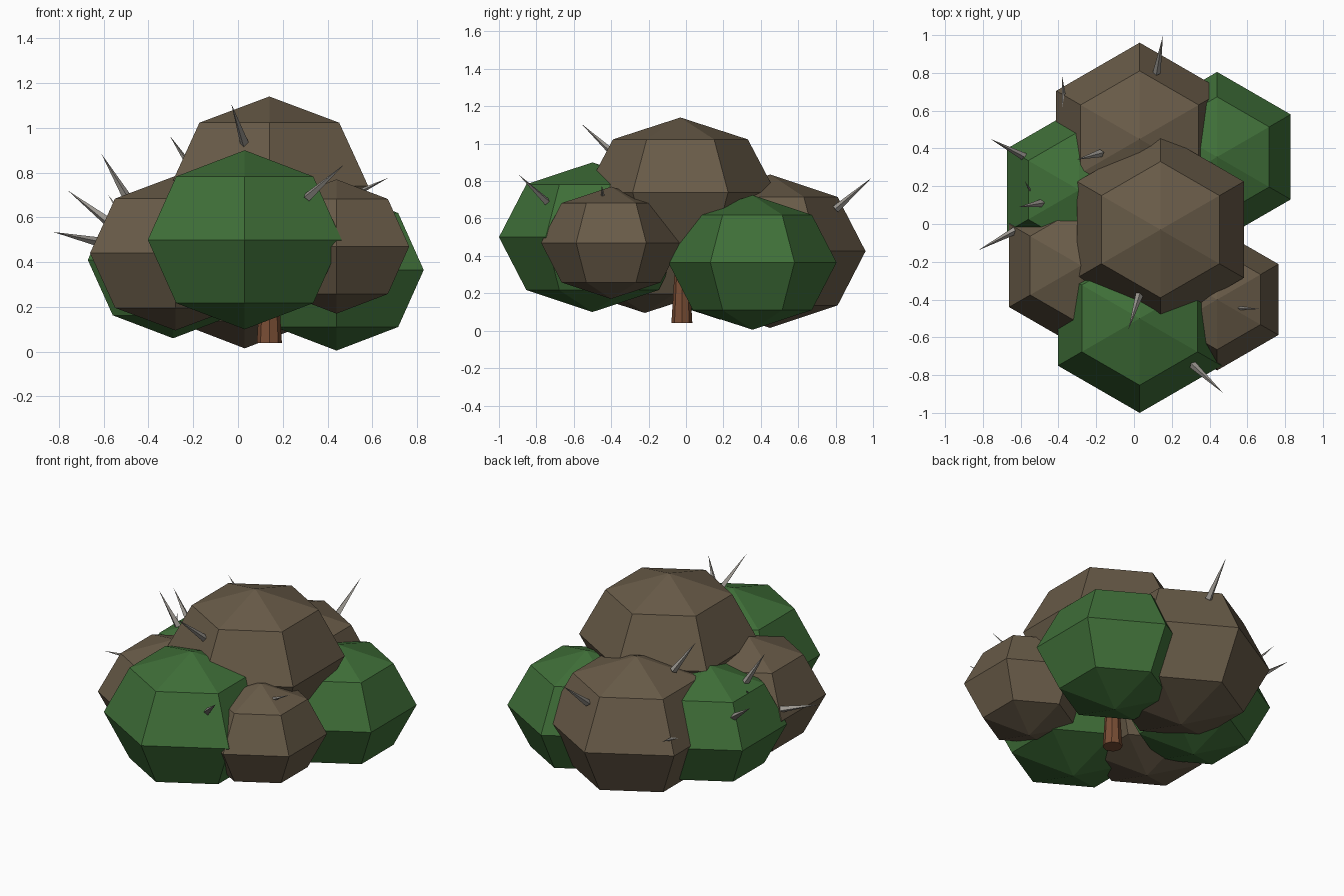
import bpy, bmesh, math
from mathutils import Vector, Matrix

if "Cube" in bpy.data.objects:
    bpy.data.objects.remove(bpy.data.objects["Cube"])


def material(name, rgb):
    m = bpy.data.materials.new(name)
    m.diffuse_color = (*rgb, 1)
    m.use_nodes = True
    m.node_tree.nodes["Principled BSDF"].inputs["Base Color"].default_value = m.diffuse_color
    return m


green = material("leaf_green", (0.05, 0.16, 0.04))
brown = material("leaf_brown", (0.14, 0.105, 0.065))
bark = material("bark", (0.19, 0.075, 0.035))
grey = material("thorn_grey", (0.33, 0.31, 0.28))


def finish(name, bm, mat):
    bmesh.ops.recalc_face_normals(bm, faces=bm.faces)
    me = bpy.data.meshes.new(name)
    bm.to_mesh(me)
    bm.free()
    me.materials.append(mat)
    ob = bpy.data.objects.new(name, me)
    bpy.context.collection.objects.link(ob)
    return ob


# Leaf clump: half-circle profile of four segments spun in six steps
def clump(name, centre, r, rz, mat):
    bm = bmesh.new()
    arc = [bm.verts.new((0, r * math.sin(i * math.pi / 4), rz * math.cos(i * math.pi / 4)))
           for i in range(5)]
    edges = [bm.edges.new(pair) for pair in zip(arc, arc[1:])]
    bmesh.ops.spin(bm, geom=arc + edges, cent=(0, 0, 0), axis=(0, 0, 1),
                   angle=2 * math.pi, steps=6)
    bmesh.ops.remove_doubles(bm, verts=bm.verts, dist=1e-4)
    finish(name, bm, mat).location = centre


# Tapered cone between two points
def cone(name, base, tip, r1, r2, sides, mat):
    base, tip = Vector(base), Vector(tip)
    d = tip - base
    bm = bmesh.new()
    bmesh.ops.create_cone(bm, cap_ends=True, segments=sides, radius1=r1, radius2=r2,
                          depth=d.length, matrix=Matrix.Translation((0, 0, d.length / 2)))
    bmesh.ops.remove_doubles(bm, verts=bm.verts, dist=1e-5)
    bm.transform(d.to_track_quat('Z', 'Y').to_matrix().to_4x4())
    finish(name, bm, mat).location = base


# Foliage
clump("top_clump", (0.14, -0.03, 0.74), 0.51, 0.40, brown)
clump("front_clump", (0.03, -0.50, 0.50), 0.50, 0.40, green)
clump("back_clump", (0.03, 0.45, 0.425), 0.51, 0.41, brown)
clump("back_right_clump", (0.44, 0.355, 0.365), 0.45, 0.36, green)
clump("front_right_clump", (0.44, -0.40, 0.47), 0.375, 0.30, brown)
clump("back_left_clump", (-0.29, 0.18, 0.41), 0.44, 0.35, green)
clump("front_left_clump", (-0.28, -0.22, 0.44), 0.44, 0.345, brown)

# Trunk
cone("trunk", (0.14, -0.022, 0.04), (0.14, -0.022, 0.55), 0.056, 0.025, 8, bark)

# Thorns: base and tip
thorns = [
    ((0.12, 0.80, 0.65), (0.153, 0.995, 0.82)),
    ((-0.36, 0.56, 0.48), (-0.38, 0.78, 0.535)),
    ((-0.58, 0.355, 0.58), (-0.76, 0.45, 0.72)),
    ((-0.62, -0.03, 0.49), (-0.826, -0.14, 0.535)),
    ((-0.49, 0.11, 0.68), (-0.61, 0.09, 0.884)),
    ((-0.48, 0.055, 0.555), (-0.58, 0.23, 0.70)),
    ((-0.175, 0.375, 0.77), (-0.305, 0.34, 0.965)),
    ((0.03, -0.37, 0.93), (-0.03, -0.56, 1.107)),
    ((0.31, -0.745, 0.69), (0.472, -0.895, 0.835)),
    ((0.43, -0.44, 0.66), (0.672, -0.45, 0.777)),
]
for i, (base, tip) in enumerate(thorns):
    cone(f"thorn_{i + 1}", base, tip, 0.021, 0, 4, grey)
